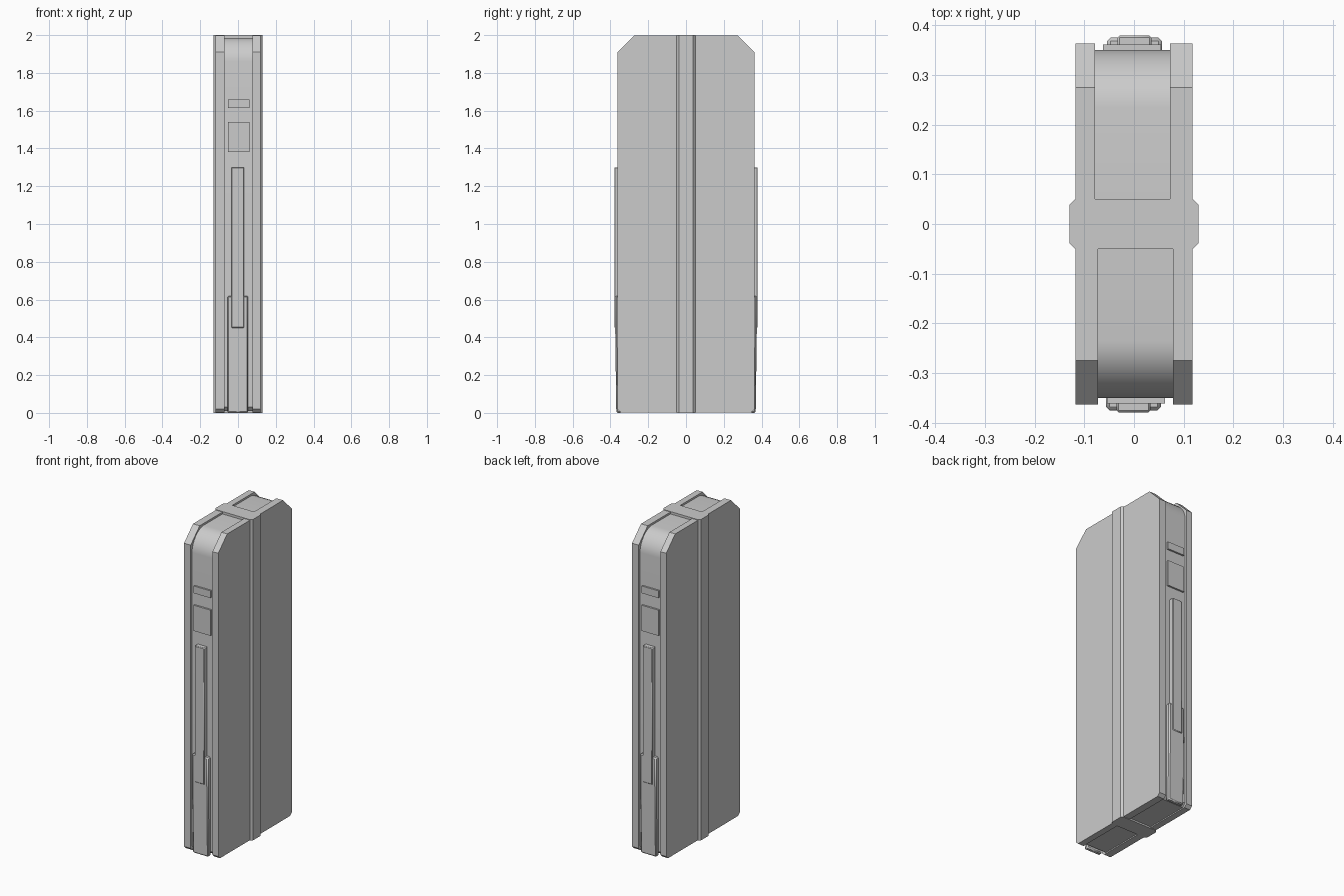
import bpy, bmesh
from math import pi, radians
from mathutils import Matrix

if "Cube" in bpy.data.objects:
    bpy.data.objects.remove(bpy.data.objects["Cube"])


def prism(name, profile, x0, x1, turn=False, bevel=0.0, segments=1, smooth=True):
    """Extrude a (y, z) profile along x; optionally turn half way round z."""
    bm = bmesh.new()
    base = bm.faces.new([bm.verts.new((x0, y, z)) for y, z in profile])
    ext = bmesh.ops.extrude_face_region(bm, geom=[base])
    verts = [g for g in ext["geom"] if isinstance(g, bmesh.types.BMVert)]
    bmesh.ops.translate(bm, verts=verts, vec=(x1 - x0, 0, 0))
    if turn:
        bmesh.ops.transform(bm, matrix=Matrix.Rotation(pi, 4, 'Z'), verts=bm.verts)
    bmesh.ops.recalc_face_normals(bm, faces=bm.faces)
    me = bpy.data.meshes.new(name)
    bm.to_mesh(me)
    bm.free()
    ob = bpy.data.objects.new(name, me)
    bpy.context.collection.objects.link(ob)
    if bevel:
        m = ob.modifiers.new("edge_bevel", 'BEVEL')
        m.width = bevel
        m.segments = segments
        m.limit_method = 'ANGLE'
        m.angle_limit = radians(40)
    if smooth:
        bpy.ops.object.select_all(action='DESELECT')
        ob.select_set(True)
        bpy.context.view_layer.objects.active = ob
        bpy.ops.object.shade_smooth_by_angle(angle=radians(35))
    return ob


def rect(y0, y1, z0, z1):
    return [(y0, z0), (y1, z0), (y1, z1), (y0, z1)]


# Inner core with rounded upper shoulders
R = 0.08
def shoulder(s):
    """Smooth curve from the side wall up to the top."""
    a, b, c, d = (0.35, 1.86), (0.35, 1.92), (0.295, 1.985), (0.235, 1.985)
    pts = []
    for i in range(9):
        t = i / 8
        w = ((1-t)**3, 3*t*(1-t)**2, 3*t*t*(1-t), t**3)
        pts.append((s * sum(k*p[0] for k, p in zip(w, (a, b, c, d))),
                    sum(k*p[1] for k, p in zip(w, (a, b, c, d)))))
    return pts

core = [(-0.33, 0.01), (0.33, 0.01), (0.35, 0.03)]
core += shoulder(1) + shoulder(-1)[::-1] + [(-0.35, 0.03)]
prism("inner_core", core, -0.085, 0.085)

# Half side plate outline: chamfered at top, clipped at bottom
half_plate = [(0, 0.003), (-0.345, 0.003), (-0.363, 0.02),
              (-0.363, 1.91), (-0.275, 1.997), (0, 1.997)]
# Thin end panel, leaning out towards its top
end_panel = [(-0.34, 0.0), (-0.369, 0.0), (-0.375, 0.45), (-0.375, 0.62), (-0.34, 0.62)]

# Everything on the front repeats on the back, turned half way round
for side, turn in (("front", False), ("back", True)):
    prism(side + "_left_plate", half_plate, -0.118, -0.072, turn)
    prism(side + "_right_plate", half_plate, 0.078, 0.118, turn)
    prism(side + "_small_window", rect(-0.361, -0.34, 1.615, 1.66), -0.054, 0.062, turn)
    prism(side + "_large_window", rect(-0.361, -0.34, 1.38, 1.54), -0.054, 0.062, turn)
    prism(side + "_end_panel", end_panel, -0.056, 0.054, turn, bevel=0.007)
    prism(side + "_slide_bar", rect(-0.379, -0.34, 0.45, 1.30), -0.035, 0.033, turn, bevel=0.004)

# Central band wrapping the body, chamfered on its long edges
bm = bmesh.new()
x, y, c = 0.13, 0.05, 0.012
outline = [(x, -y+c), (x, y-c), (x-c, y), (-x+c, y), (-x, y-c), (-x, -y+c), (-x+c, -y), (x-c, -y)]
base = bm.faces.new([bm.verts.new((px, py, 0)) for px, py in outline])
ext = bmesh.ops.extrude_face_region(bm, geom=[base])
bmesh.ops.translate(bm, vec=(0, 0, 2.0),
                    verts=[g for g in ext["geom"] if isinstance(g, bmesh.types.BMVert)])
bmesh.ops.recalc_face_normals(bm, faces=bm.faces)
mesh = bpy.data.meshes.new("central_band")
bm.to_mesh(mesh)
bm.free()
bpy.context.collection.objects.link(bpy.data.objects.new("central_band", mesh))
